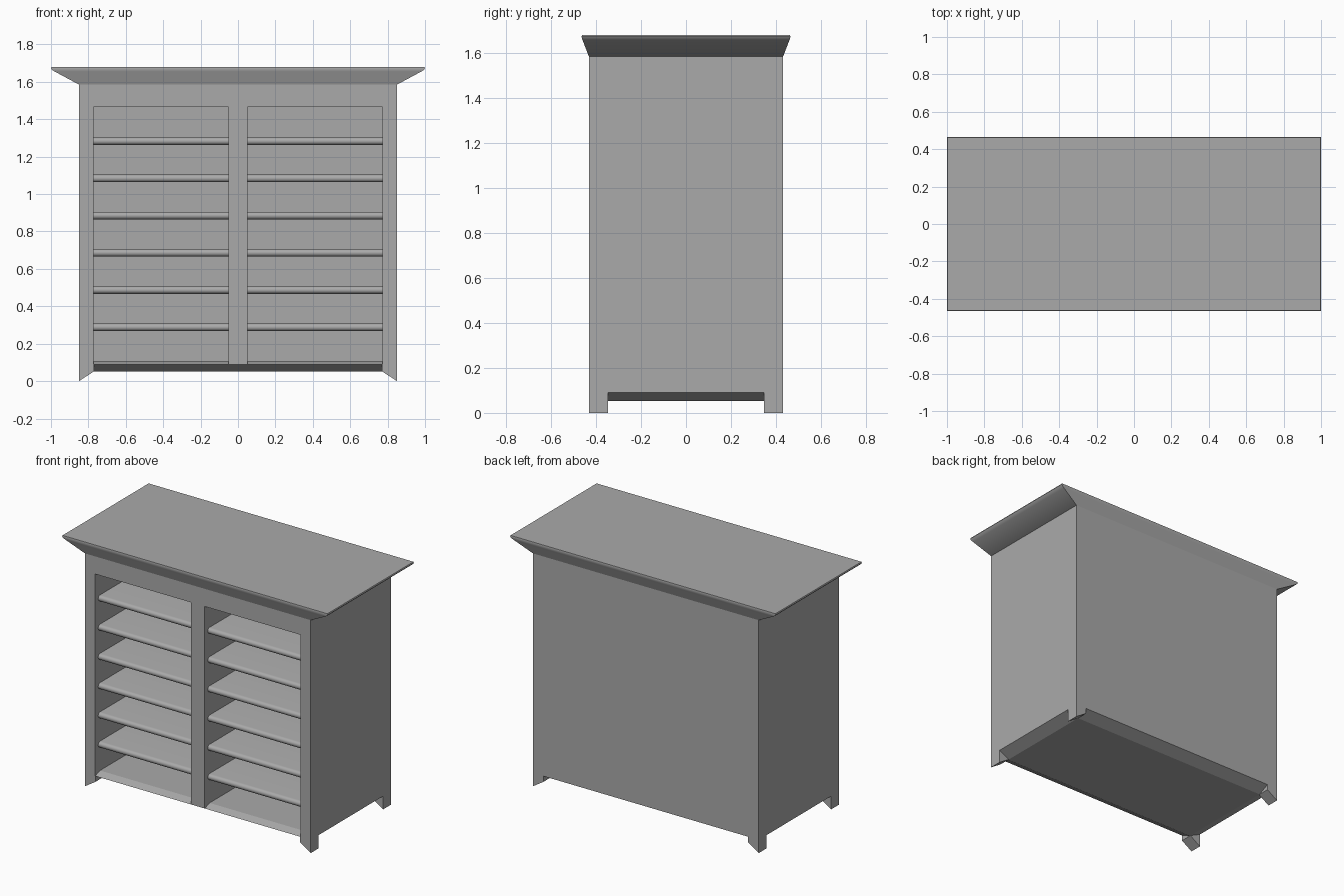
import bpy
import bmesh
import math

cube = bpy.data.objects.get("Cube")
if cube:
    bpy.data.objects.remove(cube, do_unlink=True)

# One plain grey finish
grey = bpy.data.materials.new("warm_grey_paint")
grey.use_nodes = True
colour = (0.4, 0.4, 0.4, 1)
grey.diffuse_color = colour
grey.node_tree.nodes["Principled BSDF"].inputs["Base Color"].default_value = colour

HALF_W, HALF_D = 0.85, 0.432      # carcass half width and half depth
FLOOR, TOP = 0.09, 1.585          # carcass bottom and top
OPEN_IN, OPEN_OUT, OPEN_TOP = 0.052, 0.773, 1.465
BACK = 0.40                       # inner face of the back panel


def loft(name, rings, smooth=False):
    """Join rings of points with quads and cap both ends."""
    bm = bmesh.new()
    loops = [[bm.verts.new(p) for p in ring] for ring in rings]
    for a, b in zip(loops, loops[1:]):
        for i in range(len(a)):
            j = (i + 1) % len(a)
            bm.faces.new((a[i], a[j], b[j], b[i]))
    bm.faces.new(loops[0])
    bm.faces.new(loops[-1])
    bmesh.ops.recalc_face_normals(bm, faces=bm.faces)
    mesh = bpy.data.meshes.new(name)
    bm.to_mesh(mesh)
    bm.free()
    mesh.materials.append(grey)
    obj = bpy.data.objects.new(name, mesh)
    bpy.context.collection.objects.link(obj)
    if smooth:
        bpy.ops.object.select_all(action="DESELECT")
        obj.select_set(True)
        bpy.context.view_layer.objects.active = obj
        bpy.ops.object.shade_smooth_by_angle(angle=math.radians(40))
    return obj


def rect(w, d, z):
    return [(-w, -d, z), (w, -d, z), (w, d, z), (-w, d, z)]


def box(name, x0, x1, y0, y1, z0, z1):
    return loft(name, [[(x0, y0, z), (x1, y0, z), (x1, y1, z), (x0, y1, z)]
                       for z in (z0, z1)])


# Carcass panels
box("back_panel", -OPEN_OUT, OPEN_OUT, BACK, HALF_D, FLOOR, TOP)
box("top_rail", -OPEN_OUT, OPEN_OUT, -HALF_D, BACK, OPEN_TOP, TOP)
box("centre_divider", -OPEN_IN, OPEN_IN, -HALF_D, BACK, FLOOR, OPEN_TOP)

# Base with sloping underside edges
loft("base", [rect(HALF_W, HALF_D, FLOOR), rect(0.77, 0.352, 0.052)])

# Flared cornice with a thin flat lip
loft("cornice", [rect(HALF_W, HALF_D, TOP), rect(0.98, 0.459, 1.655),
                 rect(0.995, 0.463, 1.665), rect(1.0, 0.464, 1.673),
                 rect(0.997, 0.463, 1.68)], smooth=True)

# Rounded nose shared by every shelf
thick, nose_y = 0.04, -0.38
nose = [(nose_y - 0.02 * math.sin(math.pi * k / 6), 0.02 * math.cos(math.pi * k / 6))
        for k in range(7)]
shelf_profile = [(BACK, thick / 2)] + nose + [(BACK, -thick / 2)]

for side, label in ((-1, "right"), (1, "left")):
    inner, outer = sorted((side * OPEN_OUT, side * HALF_W))
    box(label + "_side_panel", inner, outer, -HALF_D, HALF_D, FLOOR, TOP)

    # Compartment floor rising gently behind the front edge
    xs = (side * OPEN_IN, side * OPEN_OUT)
    loft(label + "_compartment_floor",
         [[(x, -HALF_D, FLOOR), (x, -0.38, 0.108), (x, BACK, 0.108), (x, BACK, FLOOR)]
          for x in xs])

    # Six shelves per compartment
    for n in range(6):
        z = 0.288 + 0.199 * n
        loft(f"{label}_shelf_{n + 1}",
             [[(x, y, z + dz) for y, dz in shelf_profile] for x in xs], smooth=True)

    # Wedge feet under each corner
    for end, place in ((-1, "front"), (1, "back")):
        wedge = [(HALF_W, 0), (HALF_W, FLOOR), (0.77, FLOOR), (0.77, 0.052)]
        loft(f"{place}_{label}_foot",
             [[(side * x, end * y, z) for x, z in wedge] for y in (HALF_D, 0.347)])
